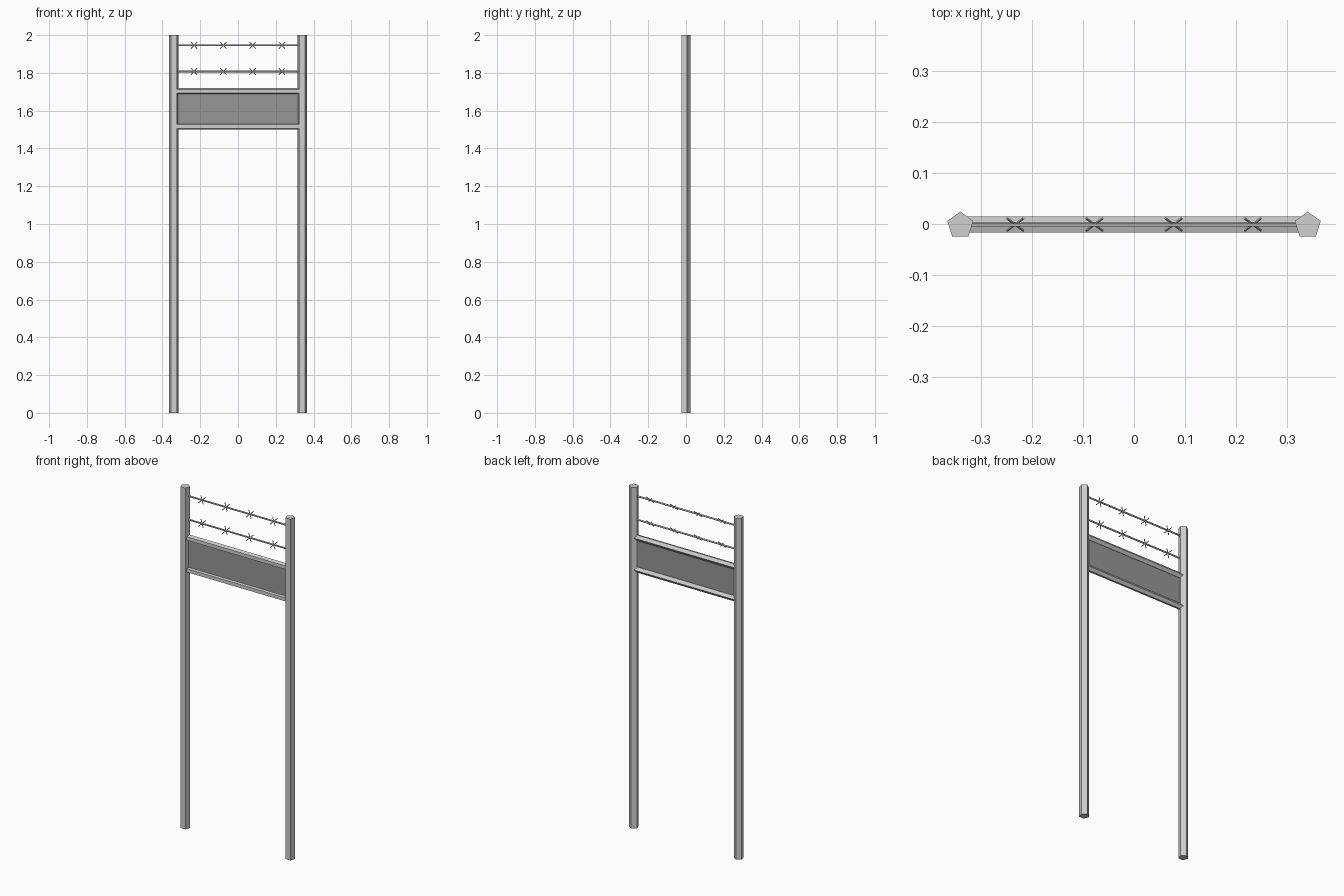
import bpy
from math import pi
from mathutils import Vector

default = bpy.data.objects.get("Cube")
if default:
    bpy.data.objects.remove(default, do_unlink=True)


def make_material(name, value):
    mat = bpy.data.materials.new(name)
    mat.use_nodes = True
    colour = (value, value, value, 1)
    mat.diffuse_color = colour
    mat.node_tree.nodes["Principled BSDF"].inputs["Base Color"].default_value = colour
    return mat


steel = make_material("light steel", 0.63)
sheet = make_material("dark sheet metal", 0.31)

AXIS_Y = -0.0025   # centre line of the posts and rails
POST_X = 0.34


def rod(name, centre, radius, length, rotation=(0, 0, 0)):
    """Five-sided bar whose ridge points to the back."""
    bpy.ops.mesh.primitive_cylinder_add(vertices=5, radius=radius, depth=length,
                                        location=centre, rotation=rotation)
    obj = bpy.context.object
    obj.name = name
    obj.data.materials.append(steel)
    return obj


# Upright posts
for side, sign in (("left", 1), ("right", -1)):
    rod(side + "_post", (sign * POST_X, AXIS_Y, 1), 0.0268, 2)

# Rails above and below the panel
for name, z in (("top_rail", 1.703), ("bottom_rail", 1.516)):
    rod(name, (0, AXIS_Y, z), 0.0174, 2 * POST_X, (0, pi / 2, 0))

# Thin infill panel
bpy.ops.mesh.primitive_cube_add(size=1, location=(0, AXIS_Y, 1.61))
panel = bpy.context.object
panel.name = "panel"
panel.scale = (2 * POST_X, 0.004, 0.187)
panel.data.materials.append(sheet)

# Wires, each with four crossed barbs lying in a tilted plane
for level, z in (("lower", 1.808), ("upper", 1.946)):
    rod(level + "_wire", (0, -0.001, z), 0.005, 2 * POST_X, (0, pi / 2, 0))
    for i in range(4):
        x = (i - 1.5) * 0.155
        for lean in (-1, 1):
            direction = Vector((lean * 0.016, 0.012, 0.017))
            turn = direction.to_track_quat("Z", "Y").to_euler()
            rod(f"{level}_barb_{i + 1}", (x, -0.001, z), 0.0025,
                2 * direction.length, turn)
